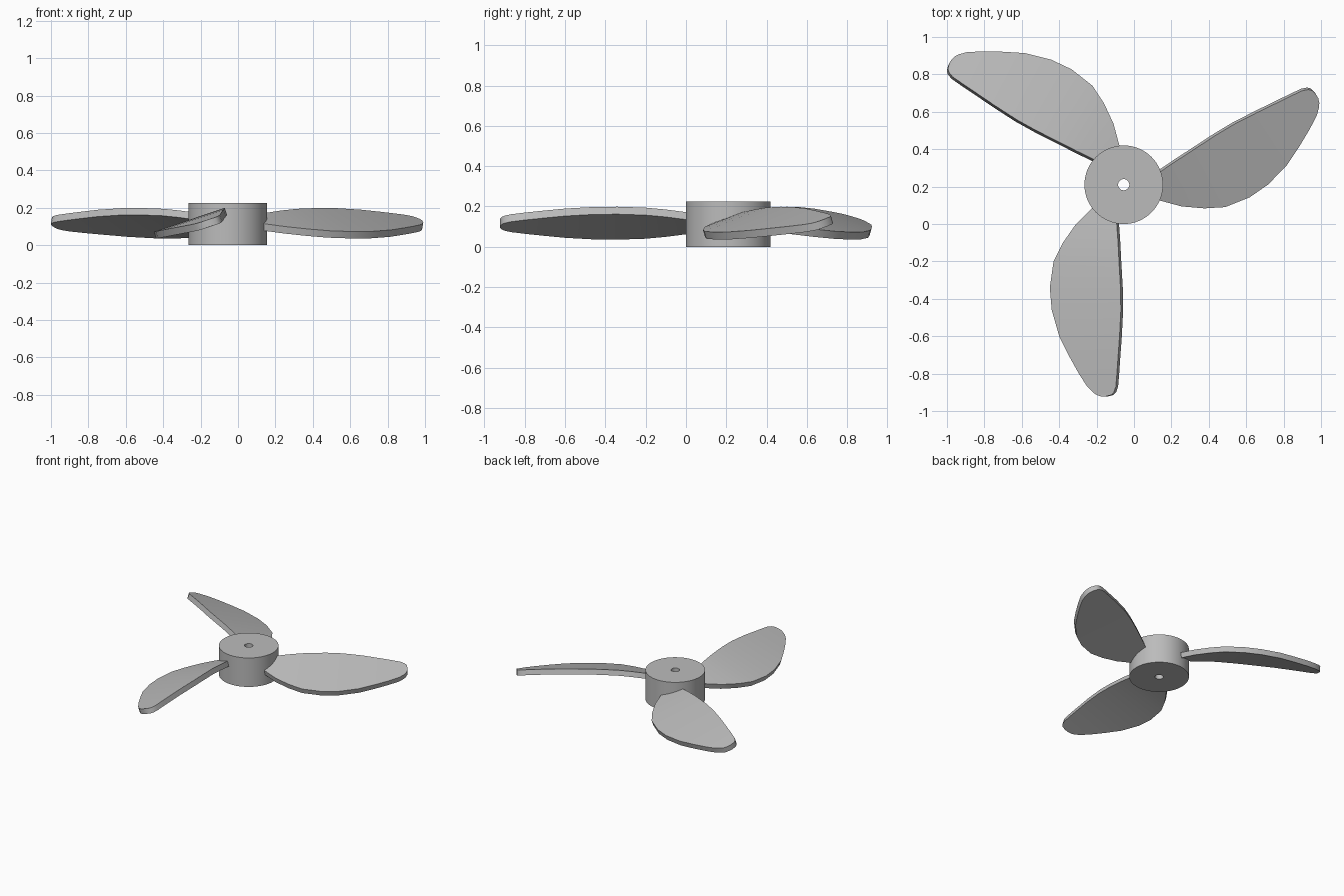
import bpy, bmesh, math
from mathutils import Matrix, Vector

cube = bpy.data.objects.get("Cube")
if cube:
    bpy.data.objects.remove(cube, do_unlink=True)

HUB = Vector((-0.055, 0.21, 0))
HUB_R, HOLE_R, HUB_H = 0.21, 0.03, 0.225
PITCH = math.radians(18.5)
THICK = 0.039
MID_Z = 0.117

grey = bpy.data.materials.new("plain grey")
grey.use_nodes = True
grey.diffuse_color = (0.5, 0.5, 0.5, 1)
grey.node_tree.nodes["Principled BSDF"].inputs["Base Color"].default_value = (0.5, 0.5, 0.5, 1)


def finish(bm, name):
    bmesh.ops.recalc_face_normals(bm, faces=bm.faces)
    mesh = bpy.data.meshes.new(name)
    bm.to_mesh(mesh)
    bm.free()
    mesh.materials.append(grey)
    obj = bpy.data.objects.new(name, mesh)
    bpy.context.collection.objects.link(obj)
    bpy.ops.object.select_all(action='DESELECT')
    obj.select_set(True)
    bpy.context.view_layer.objects.active = obj
    bpy.ops.object.shade_smooth_by_angle(angle=math.radians(30))
    return obj


# Hub: rectangular section spun round the shaft hole
bm = bmesh.new()
section = [(HOLE_R, 0), (HUB_R, 0), (HUB_R, HUB_H), (HOLE_R, HUB_H)]
verts = [bm.verts.new((r, 0, z)) for r, z in section]
edges = [bm.edges.new((verts[i], verts[(i + 1) % 4])) for i in range(4)]
bmesh.ops.spin(bm, geom=verts + edges, cent=(0, 0, 0), axis=(0, 0, 1),
               angle=math.tau, steps=64, use_merge=True)
bmesh.ops.remove_doubles(bm, verts=bm.verts, dist=1e-5)
bmesh.ops.translate(bm, verts=bm.verts, vec=HUB)
finish(bm, "hub")

# Blade outline: y, low edge x, high edge x, from root to tip
STATIONS = [
    (0.10, -0.21, -0.09), (0.0, -0.31, -0.08), (-0.10, -0.38, -0.073),
    (-0.20, -0.43, -0.068), (-0.34, -0.45, -0.06), (-0.46, -0.44, -0.058),
    (-0.60, -0.40, -0.065), (-0.71, -0.345, -0.073), (-0.80, -0.295, -0.079),
    (-0.87, -0.25, -0.085), (-0.90, -0.22, -0.096), (-0.914, -0.20, -0.11),
    (-0.922, -0.175, -0.14),
]


def build_blade(name, angle):
    bm = bmesh.new()
    inset = THICK / 2 * math.sin(PITCH)
    up = Vector((-math.sin(PITCH), 0, math.cos(PITCH))) * THICK / 2
    rings = []
    for y, low, high in STATIONS:
        low, high = low + inset, high - inset
        rise = (high - low) / 2 * math.tan(PITCH)
        a = Vector((low, y, MID_Z - rise))
        b = Vector((high, y, MID_Z + rise))
        rings.append([bm.verts.new(p) for p in (a - up, b - up, b + up, a + up)])
    for r, s in zip(rings, rings[1:]):
        for i in range(4):
            j = (i + 1) % 4
            bm.faces.new((r[i], r[j], s[j], s[i]))
    bm.faces.new(rings[0])
    bm.faces.new(rings[-1])
    bmesh.ops.rotate(bm, verts=bm.verts, cent=HUB, matrix=Matrix.Rotation(angle, 3, 'Z'))
    finish(bm, name)


for name, turn in (("front_blade", 0), ("left_blade", 1), ("right_blade", 2)):
    build_blade(name, turn * math.tau / 3)
